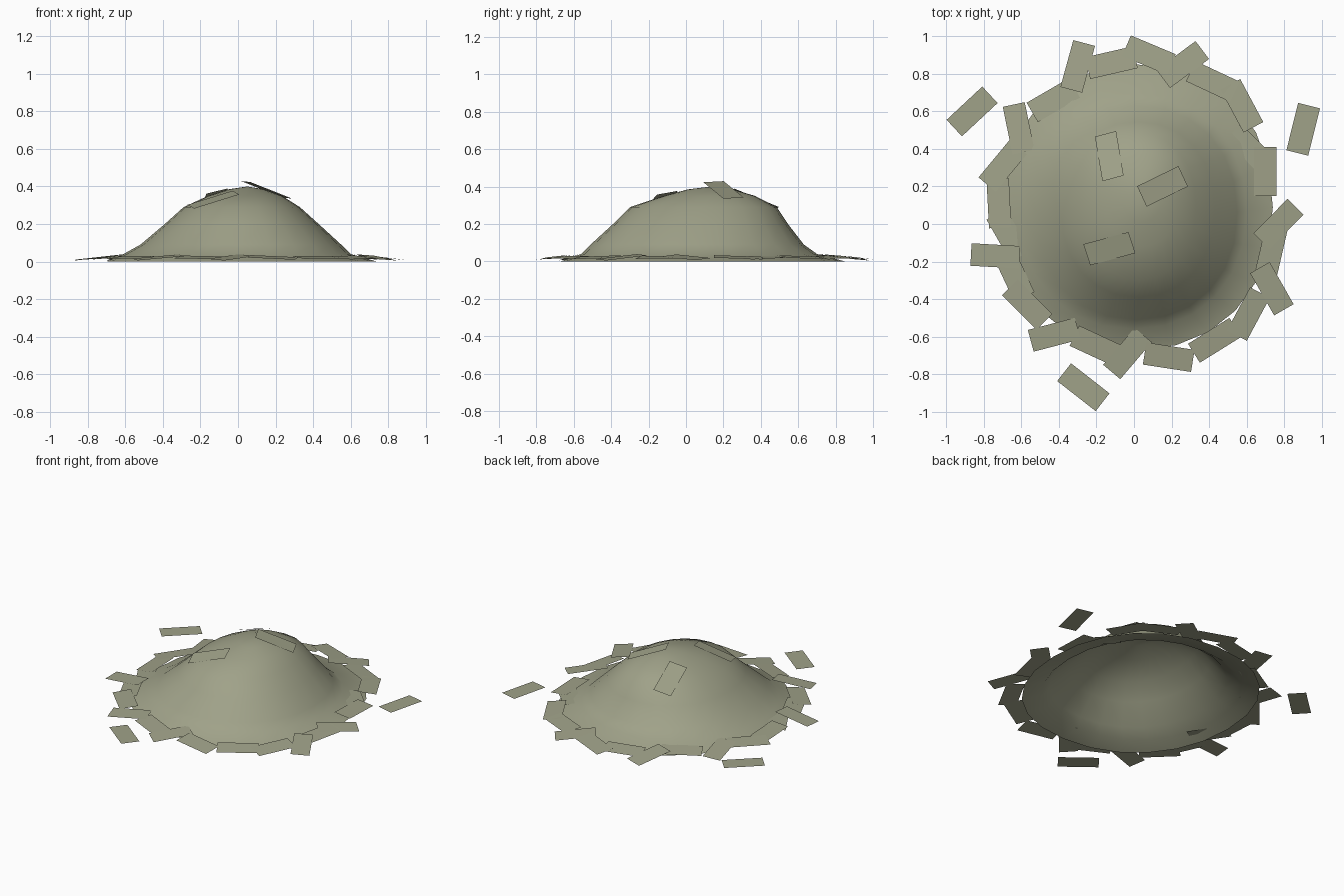
import bpy, bmesh, math
from mathutils import Vector, Matrix
from mathutils.bvhtree import BVHTree

if "Cube" in bpy.data.objects:
    bpy.data.objects.remove(bpy.data.objects["Cube"])

mat = bpy.data.materials.new("dry_olive")
mat.diffuse_color = (0.35, 0.36, 0.25, 1)
mat.use_nodes = True
mat.node_tree.nodes["Principled BSDF"].inputs["Base Color"].default_value = mat.diffuse_color


def make_object(name, bm, smooth=False):
    me = bpy.data.meshes.new(name)
    bm.to_mesh(me)
    me.materials.append(mat)
    for p in me.polygons:
        p.use_smooth = smooth
    ob = bpy.data.objects.new(name, me)
    bpy.context.collection.objects.link(ob)
    return ob


# Hollow mound: rings of (z, x min, x max, y min, y max)
RINGS = [
    (0.00, -0.70, 0.74, -0.67, 0.85),
    (0.04, -0.61, 0.60, -0.56, 0.70),
    (0.09, -0.52, 0.55, -0.51, 0.63),
    (0.20, -0.39, 0.43, -0.39, 0.545),
    (0.29, -0.29, 0.33, -0.30, 0.485),
    (0.35, -0.16, 0.235, -0.12, 0.37),
    (0.385, -0.05, 0.14, 0.01, 0.25),
]
SEG = 24


def rounded(c):
    return math.copysign(abs(c) ** 0.93, c)


bm = bmesh.new()
loops = []
for z, x0, x1, y0, y1 in RINGS:
    loop = []
    for i in range(SEG):
        a = 2 * math.pi * i / SEG
        x = (x0 + x1) / 2 + (x1 - x0) / 2 * rounded(math.cos(a))
        y = (y0 + y1) / 2 + (y1 - y0) / 2 * rounded(math.sin(a))
        loop.append(bm.verts.new((x, y, z)))
    loops.append(loop)
for lo, hi in zip(loops, loops[1:]):
    for i in range(SEG):
        j = (i + 1) % SEG
        bm.faces.new((lo[i], lo[j], hi[j], hi[i]))
top = bm.verts.new((0.05, 0.13, 0.4))
for i in range(SEG):
    bm.faces.new((loops[-1][i], loops[-1][(i + 1) % SEG], top))
bm.normal_update()
tree = BVHTree.FromBMesh(bm)
make_object("mound", bm, True)
bm.free()


# Flat rectangular flakes
def add_flake(bm, centre, angle, normal, length=0.26, width=0.12):
    n = Vector(normal).normalized()
    u = Vector((math.cos(math.radians(angle)), math.sin(math.radians(angle)), 0))
    u = (u - n * u.dot(n)).normalized()
    v = n.cross(u)
    c = Vector(centre)
    bm.faces.new([bm.verts.new(c + u * s * length / 2 + v * t * width / 2)
                  for s, t in ((-1, -1), (1, -1), (1, 1), (-1, 1))])


# Ring of flakes around the foot: (x, y, angle)
RIM = [
    (-.30, .84, 75), (-.43, .66, 30), (-.615, .51, -78), (-.70, .31, 50),
    (-.72, .11, 93), (-.67, -.06, -60), (-.74, -.17, -3), (-.64, -.27, -65),
    (-.57, -.43, -45), (-.425, -.59, 15), (-.20, -.65, -25), (-.035, -.69, 50),
    (.185, -.71, -9), (.43, -.62, 32), (.61, -.48, 62), (.735, -.345, -60),
    (.735, -.13, 77), (.77, .0, 45), (.70, .28, 90), (.62, .40, -45),
    (.575, .63, -62), (.42, .76, -25), (.26, .85, 37), (.08, .90, -23),
    (-.12, .86, 13),
]
bm = bmesh.new()
for x, y, a in RIM:
    d = Vector((x, y - 0.08)).normalized()
    add_flake(bm, (x, y, 0.022), a, (d.x * 0.12, d.y * 0.12, 1))
make_object("rim_flakes", bm)
bm.free()

# Loose flakes lying apart from the mound
bm = bmesh.new()
for x, y, a in [(-.863, .60, 43), (.902, .505, 76), (-.27, -.87, -38)]:
    add_flake(bm, (x, y, 0.025), a, (0, 0, 1))
make_object("loose_flakes", bm)
bm.free()

# Flakes resting on the mound surface
bm = bmesh.new()
for x, y, a in [(-.13, .36, 105), (.15, .20, 25), (-.13, -.13, 18)]:
    hit, n, _, _ = tree.ray_cast(Vector((x, y, 2)), Vector((0, 0, -1)))
    if n.z < 0:
        n = -n
    add_flake(bm, hit + n * 0.006, a, n)
make_object("top_flakes", bm)
bm.free()
